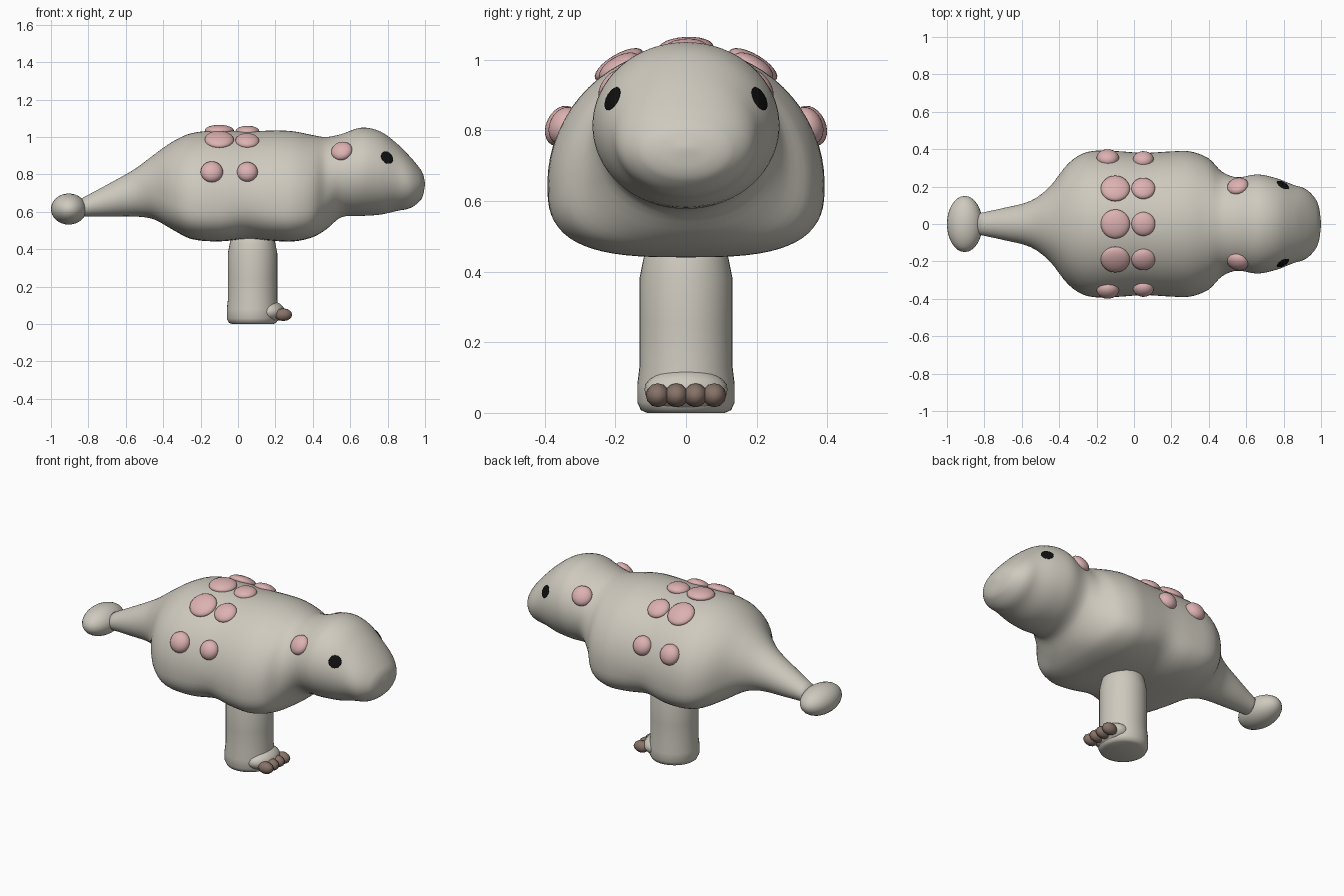
import bpy, bmesh, math
from mathutils import Vector
from mathutils.bvhtree import BVHTree

if "Cube" in bpy.data.objects:
    bpy.data.objects.remove(bpy.data.objects["Cube"])


def material(name, rgb):
    m = bpy.data.materials.new(name)
    m.diffuse_color = (*rgb, 1)
    m.use_nodes = True
    m.node_tree.nodes["Principled BSDF"].inputs["Base Color"].default_value = m.diffuse_color
    return m


GREY = material("warm_grey_skin", (0.62, 0.59, 0.52))
PINK = material("pink_spot", (0.72, 0.44, 0.44))
BROWN = material("brown_claw", (0.24, 0.17, 0.14))
BLACK = material("black_eye", (0.005, 0.005, 0.005))


def finish(bm, name, mat, smooth=True):
    bmesh.ops.recalc_face_normals(bm, faces=bm.faces)
    me = bpy.data.meshes.new(name)
    bm.to_mesh(me)
    bm.free()
    me.materials.append(mat)
    for p in me.polygons:
        p.use_smooth = smooth
    ob = bpy.data.objects.new(name, me)
    bpy.context.collection.objects.link(ob)
    return ob


def loft(rings, name, mat):
    """Skin a list of closed rings and cap both ends."""
    bm = bmesh.new()
    vs = [[bm.verts.new(p) for p in r] for r in rings]
    n = len(vs[0])
    for a, b in zip(vs, vs[1:]):
        for i in range(n):
            j = (i + 1) % n
            bm.faces.new((a[i], a[j], b[j], b[i]))
    bm.faces.new(vs[0])
    bm.faces.new(vs[-1])
    return finish(bm, name, mat)


def ellipsoid(name, mat, centre, radii, normal=(0, 0, 1), seg=24):
    bm = bmesh.new()
    bmesh.ops.create_uvsphere(bm, u_segments=seg, v_segments=seg // 2, radius=1)
    bmesh.ops.scale(bm, vec=radii, verts=bm.verts)
    ob = finish(bm, name, mat)
    ob.location = centre
    ob.rotation_euler = Vector(normal).to_track_quat('Z', 'Y').to_euler()
    return ob


# Body, head and tail: stations of x, top z, bottom z, half width
STATIONS = [
    (-.84, .67, .575, .055), (-.70, .745, .575, .085), (-.55, .83, .575, .125),
    (-.45, .905, .56, .20), (-.35, .975, .505, .325), (-.25, 1.02, .455, .385),
    (-.10, 1.035, .442, .39), (.05, 1.03, .455, .38), (.20, 1.035, .444, .388),
    (.30, 1.03, .442, .388), (.40, 1.01, .465, .35), (.47, 1.0, .505, .28),
    (.55, 1.015, .57, .25), (.66, 1.05, .578, .265), (.76, 1.03, .585, .245),
    (.85, .965, .605, .21), (.92, .895, .62, .185), (.97, .835, .655, .135),
    (.99, .80, .69, .085), (1.0, .755, .745, .01)]


def tangent(k, c):
    a, b = STATIONS[max(k - 1, 0)], STATIONS[min(k + 1, len(STATIONS) - 1)]
    return (b[c] - a[c]) / (b[0] - a[0])


def sample(k, t):
    a, b = STATIONS[k], STATIONS[k + 1]
    h = b[0] - a[0]
    out = [a[0] + h * t]
    for c in (1, 2, 3):
        out.append((2*t**3 - 3*t*t + 1) * a[c] + (t**3 - 2*t*t + t) * h * tangent(k, c)
                   + (3*t*t - 2*t**3) * b[c] + (t**3 - t*t) * h * tangent(k + 1, c))
    return out


def step(a, b, x):
    t = min(max((x - a) / (b - a), 0), 1)
    return t * t * (3 - 2 * t)


def section(x, top, bot, half, n=64):
    belly = step(-.55, -.3, x) * (1 - step(.38, .55, x))   # 1 on the torso
    mid = bot + (top - bot) * (.5 - .15 * belly)
    power = 2 / (2 + belly)                                # fuller lower half
    groove = math.exp(-((x - .05) / .09) ** 2)             # between the lobes
    ring = []
    for i in range(n):
        a = 2 * math.pi * i / n
        c, s = math.cos(a), math.sin(a)
        if s >= 0:
            y, z = half * c, mid + (top - mid) * s
        else:
            y = half * math.copysign(abs(c) ** power, c) * (1 + .09 * groove * s)
            z = mid - (mid - bot) * abs(s) ** power
        ring.append((x, y, z))
    return ring


rings = [section(*sample(k, t / 4)) for k in range(len(STATIONS) - 1) for t in range(4)]
rings.append(section(*STATIONS[-1]))
body = loft(rings, "body", GREY)

# Rounded tail tip
ellipsoid("tail_tip", GREY, (-.905, 0, .615), (.095, .15, .083), seg=32)

# Single leg with a rounded flat sole
PROFILE = [(0, .11), (.008, .128), (.03, .138), (.08, .138), (.13, .132),
           (.25, .132), (.38, .132), (.43, .122), (.52, .10)]
loft([[(.078 + r * math.cos(a), r * math.sin(a), z)
       for a in (2 * math.pi * i / 40 for i in range(40))] for z, r in PROFILE],
     "leg", GREY)
ellipsoid("toe_pad", GREY, (.165, 0, .066), (.085, .118, .06))
for i, y in enumerate((-.08, -.027, .027, .08)):
    ellipsoid(f"claw_{i + 1}", BROWN, (.242, y, .05), (.048, .034, .034), seg=12)

# Spots and eyes sit on the body surface, found by casting a ray
tree = BVHTree.FromPolygons([v.co for v in body.data.vertices],
                            [p.vertices for p in body.data.polygons])


def on_surface(name, mat, origin, direction, radius, height):
    hit, normal, _, _ = tree.ray_cast(Vector(origin), Vector(direction))
    ellipsoid(name, mat, hit, (radius, radius, height), normal)


for x, r in ((-.10, .078), (.05, .064)):
    for y in (-.19, 0, .19):
        on_surface("back_spot", PINK, (x, y, 2), (0, 0, -1), r, .03)
for s in (-1, 1):
    for x, r in ((-.14, .06), (.05, .056)):
        on_surface("side_spot", PINK, (x, 2 * s, .813), (0, -s, 0), r, .042)
    on_surface("head_spot", PINK, (.555, 2 * s, .925), (0, -s, 0), .058, .034)
    on_surface("eye", BLACK, (.797, 2 * s, .89), (0, -s, 0), .036, .0049)
